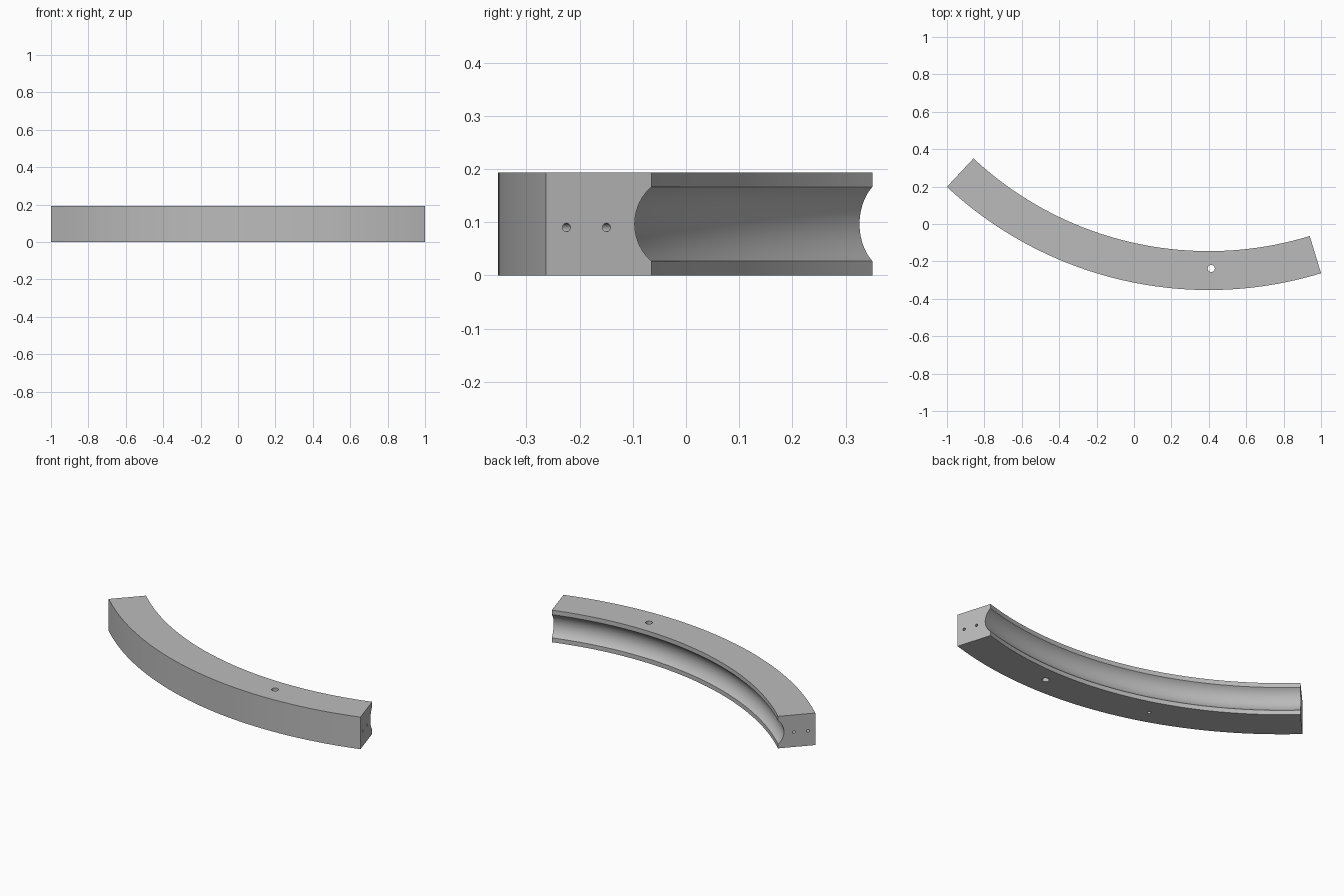
import bpy, bmesh
from math import sin, cos, asin, radians, pi
from mathutils import Vector, Matrix

default = bpy.data.objects.get("Cube")
if default:
    bpy.data.objects.remove(default, do_unlink=True)

# Main dimensions of the curved channel
CENTRE = Vector((0.40, 1.70, 0))
R_OUT, R_IN, HEIGHT = 2.053, 1.845, 0.193
START, END = radians(-43), radians(17)
GROOVE_R, GROOVE_HALF, GROOVE_DEPTH = 0.09, 0.07, 0.0335
SEGMENTS, GROOVE_STEPS = 60, 20

grey = bpy.data.materials.new("plain grey")
grey.use_nodes = True
colour = (0.5, 0.5, 0.5, 1)
grey.diffuse_color = colour
grey.node_tree.nodes["Principled BSDF"].inputs["Base Color"].default_value = colour


def on_arc(radius, angle, z):
    return CENTRE + Vector((radius * sin(angle), -radius * cos(angle), z))


def make_object(name, bm):
    bmesh.ops.recalc_face_normals(bm, faces=bm.faces)
    mesh = bpy.data.meshes.new(name)
    bm.to_mesh(mesh)
    bm.free()
    obj = bpy.data.objects.new(name, mesh)
    bpy.context.collection.objects.link(obj)
    mesh.materials.append(grey)
    return obj


# Cross-section: rectangle with a round groove on the inner side
half_angle = asin(GROOVE_HALF / GROOVE_R)
groove_centre = R_IN + GROOVE_DEPTH - GROOVE_R
profile = [(R_IN, 0), (R_OUT, 0), (R_OUT, HEIGHT), (R_IN, HEIGHT)]
for i in range(GROOVE_STEPS + 1):
    a = half_angle * (1 - 2 * i / GROOVE_STEPS)
    profile.append((groove_centre + GROOVE_R * cos(a), HEIGHT / 2 + GROOVE_R * sin(a)))

# Sweep the section along the arc
bm = bmesh.new()
rings = []
for s in range(SEGMENTS + 1):
    angle = START + (END - START) * s / SEGMENTS
    rings.append([bm.verts.new(on_arc(r, angle, z)) for r, z in profile])
count = len(profile)
for a, b in zip(rings, rings[1:]):
    for i in range(count):
        j = (i + 1) % count
        bm.faces.new((a[i], a[j], b[j], b[i]))
bm.faces.new(rings[0])
bm.faces.new(rings[-1])
channel = make_object("curved_channel", bm)

# Drill holes: through hole, small blind hole below, two dowel holes in each end
bm = bmesh.new()


def drill(centre, axis, radius, length):
    turn = Vector((0, 0, 1)).rotation_difference(axis).to_matrix().to_4x4()
    bmesh.ops.create_cone(bm, cap_ends=True, segments=24, radius1=radius, radius2=radius,
                          depth=length, matrix=Matrix.Translation(centre) @ turn)


up = Vector((0, 0, 1))
drill(Vector((0.413, -0.238, HEIGHT / 2)), up, 0.019, 0.4)
drill(Vector((-0.23, -0.15, 0)), up, 0.01, 0.06)
for angle in (START, END):
    for radius in (1.934, 2.0125):
        drill(on_arc(radius, angle, 0.09), Vector((cos(angle), sin(angle), 0)), 0.008, 0.12)
cutter = make_object("hole_cutter", bm)
cutter.hide_render = True

bpy.ops.object.select_all(action="DESELECT")
channel.select_set(True)
bpy.context.view_layer.objects.active = channel
mod = channel.modifiers.new("holes", "BOOLEAN")
mod.operation = "DIFFERENCE"
mod.solver = "EXACT"
mod.object = cutter
bpy.ops.object.modifier_apply(modifier=mod.name)
bpy.data.objects.remove(cutter, do_unlink=True)

bpy.ops.object.shade_smooth_by_angle(angle=radians(30))
